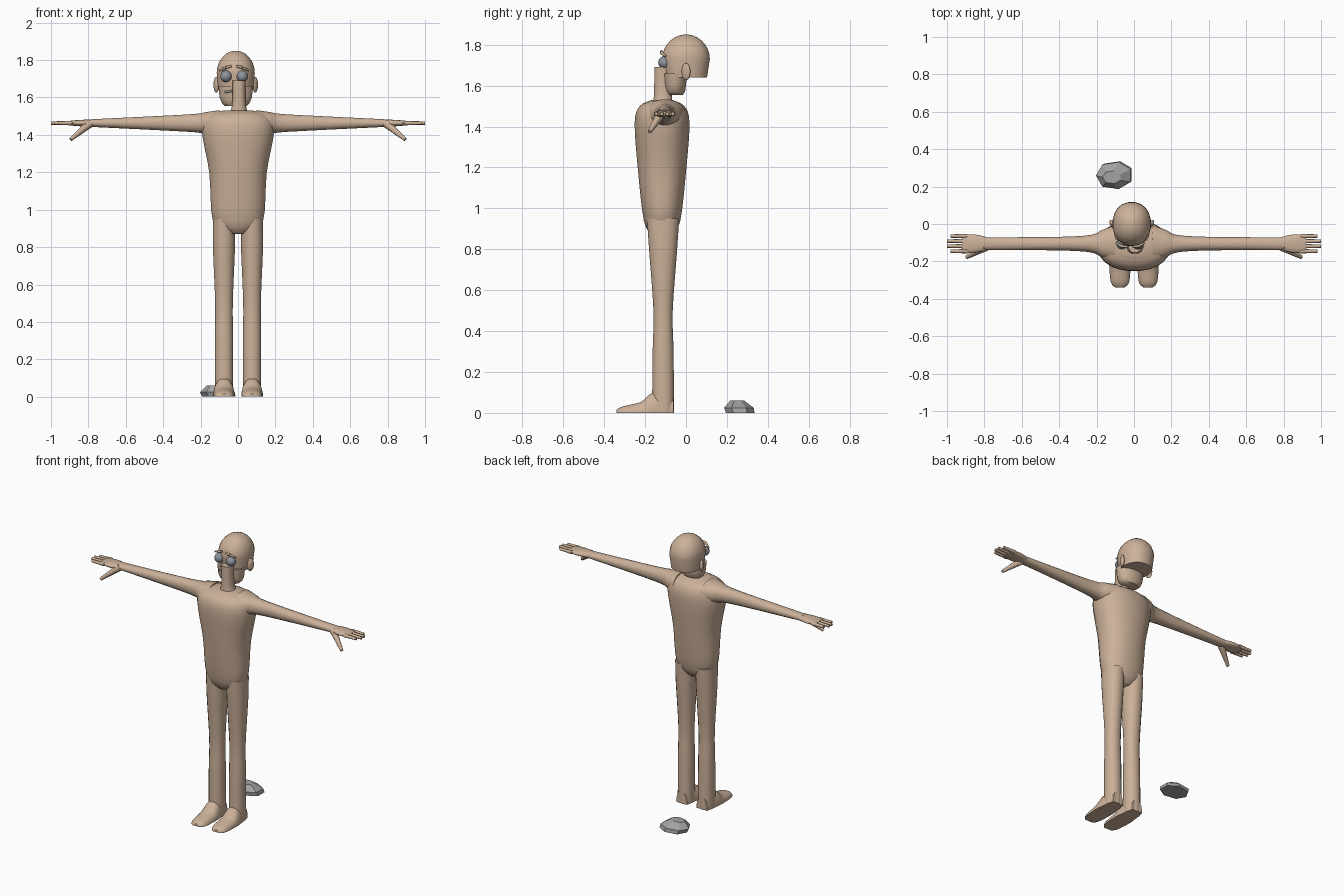
import bpy, bmesh, math
from mathutils import Vector

if "Cube" in bpy.data.objects:
    bpy.data.objects.remove(bpy.data.objects["Cube"])


def material(name, color):
    made = bpy.data.materials.new(name)
    made.diffuse_color = (*color, 1)
    made.use_nodes = True
    shader = made.node_tree.nodes["Principled BSDF"]
    shader.inputs["Base Color"].default_value = (*color, 1)
    return made


skin = material("tan skin", (0.6, 0.44, 0.32))
eye_grey = material("eye grey", (0.27, 0.3, 0.33))
stone = material("stone grey", (0.36, 0.36, 0.36))


def finish(name, bm, mat, smooth=True):
    bmesh.ops.recalc_face_normals(bm, faces=bm.faces)
    mesh = bpy.data.meshes.new(name)
    bm.to_mesh(mesh)
    bm.free()
    mesh.materials.append(mat)
    made = bpy.data.objects.new(name, mesh)
    bpy.context.collection.objects.link(made)
    bpy.ops.object.select_all(action='DESELECT')
    made.select_set(True)
    bpy.context.view_layer.objects.active = made
    if smooth:
        bpy.ops.object.shade_smooth_by_angle(angle=math.radians(50))
    return made


def eased(keys, steps=4):
    """Run a smooth curve through the key rings and return more rings."""
    keys = [Vector(key) for key in keys]
    padded = [keys[0], *keys, keys[-1]]
    rings = []
    for before, start, end, after in zip(padded, padded[1:], padded[2:], padded[3:]):
        pull_start, pull_end = (end - before) / 2, (after - start) / 2
        for step in range(steps):
            t = step / steps
            blend = t * t * (3 - 2 * t)
            rings.append(start.lerp(end, blend) + pull_start * t * (1 - t) ** 2
                         - pull_end * t * t * (1 - t))
    return rings + [keys[-1]]


def loft(name, centre, axis, rings, sides=16, power=2.2, mat=skin, smooth=True):
    """Skin rings of (place along axis, first radius, second radius)."""
    bm = bmesh.new()
    along = "xyz".index(axis)
    across = [i for i in range(3) if i != along]
    loops = []
    for place, *radii in rings:
        loop = []
        for i in range(sides):
            turn = math.tau * (i + 0.5) / sides
            point = Vector(centre)
            point[along] = place
            for k, radius, wave in zip(across, radii, (math.cos(turn), math.sin(turn))):
                point[k] += radius * math.copysign(abs(wave) ** (2 / power), wave)
            point.z = max(point.z, 0)
            loop.append(bm.verts.new(point))
        loops.append(loop)
    for low, high in zip(loops, loops[1:]):
        for i in range(sides):
            bm.faces.new((low[i - 1], low[i], high[i], high[i - 1]))
    bm.faces.new(loops[0])
    bm.faces.new(loops[-1])
    return finish(name, bm, mat, smooth)


def ball(name, centre, radii, mat=skin):
    bm = bmesh.new()
    bmesh.ops.create_uvsphere(bm, u_segments=14, v_segments=10, radius=1)
    for vert in bm.verts:
        vert.co = Vector(centre) + Vector(radii) * vert.co
    return finish(name, bm, mat)


def rod(name, start, end, thick, thin, mat=skin):
    """Tapered rod between two points."""
    start, end = Vector(start), Vector(end)
    bm = bmesh.new()
    bmesh.ops.create_cone(bm, cap_ends=True, segments=8, radius1=thick, radius2=thin,
                          depth=(end - start).length)
    bm.transform((end - start).to_track_quat('Z', 'Y').to_matrix().to_4x4())
    bmesh.ops.translate(bm, verts=bm.verts, vec=(start + end) / 2)
    return finish(name, bm, mat)


# Torso, from crotch to collar
torso = [(0.87, 0.05, 0.05), (0.94, 0.135, 0.09), (1.2, 0.155, 0.12),
         (1.42, 0.195, 0.135), (1.5, 0.17, 0.11), (1.53, 0.08, 0.05)]
loft("torso", (0, -0.117, 0), "z", eased(torso), sides=24)

# Neck standing in front of the jaw
neck = [(1.5, 0.06, 0.05), (1.56, 0.038, 0.045), (1.69, 0.036, 0.042)]
loft("neck", (0.005, -0.113, 0), "z", eased(neck), sides=12)

# Rounded skull on a flat base, with the jaw stepped forward below it
head_x, brow_z = -0.012, 1.73
skull = [(1.64, 0.094, 0.104)]
for step in range(8):
    rise = math.radians(step * 12)
    skull.append((brow_z + 0.12 * math.sin(rise), 0.103 * math.cos(rise), 0.118 * math.cos(rise)))
loft("skull", (head_x, 0, 0), "z", skull, sides=20)
jaw = [(1.555, 0.06, 0.04), (1.57, 0.075, 0.05), (1.6, 0.088, 0.055), (1.66, 0.094, 0.06)]
loft("jaw", (head_x, -0.054, 0), "z", jaw)
rod("mouth", (-0.07, -0.1, 1.628), (-0.03, -0.11, 1.635), 0.006, 0.006, eye_grey)

# Limb profiles shared by both sides
leg = [(0, 0.05, 0.055), (0.3, 0.05, 0.052), (0.5, 0.048, 0.048),
       (0.8, 0.06, 0.07), (0.95, 0.06, 0.08)]
foot = [(-0.06, 0.04, 0.08), (-0.16, 0.056, 0.1), (-0.22, 0.058, 0.055),
        (-0.31, 0.05, 0.032), (-0.34, 0.025, 0.015)]
arm = [(0.1, 0.1, 0.07), (0.17, 0.075, 0.06), (0.23, 0.048, 0.05),
       (0.4, 0.037, 0.04), (0.8, 0.034, 0.02)]
palm = [(0.77, 0.03, 0.02), (0.85, 0.05, 0.017), (0.92, 0.047, 0.01)]
hand_y, hand_z = -0.105, 1.463

for side, s in (("left", 1), ("right", -1)):
    loft(side + "_leg", (0.075 * s, -0.112, 0), "z", eased(leg))
    loft(side + "_foot", (0.075 * s, 0, 0), "y", eased(foot))
    for part, keys in (("_arm", arm), ("_palm", palm)):
        mirrored = [(s * x, depth, height) for x, depth, height in eased(keys)]
        loft(side + part, (0, hand_y, hand_z), "x", mirrored)

    # Four fingers, the outer two shorter, and a thumb slanting down
    for i, label in enumerate(("little", "ring", "middle", "index")):
        y = hand_y + 0.027 * (1.5 - i)
        tip = 0.98 if label in ("little", "index") else 1
        rod(f"{side}_{label}_finger", (0.89 * s, y, hand_z), (tip * s, y, hand_z), 0.012, 0.009)
    rod(side + "_thumb", (0.79 * s, -0.12, hand_z), (0.895 * s, -0.178, 1.375), 0.024, 0.01)

    # Eye, worried brow and ear
    eye_x = head_x - 0.009 + 0.043 * s
    ball(side + "_eye", (eye_x, hand_y, 1.713), (0.031, 0.031, 0.031), eye_grey)
    bend = (eye_x, -0.12, 1.76)
    rod(side + "_inner_brow", (eye_x - 0.03 * s, -0.12, 1.768), bend, 0.006, 0.008)
    rod(side + "_outer_brow", bend, (eye_x + 0.035 * s, -0.1, 1.744), 0.008, 0.005)
    ear = ball(side + "_ear", (0, 0, 0), (0.012, 0.024, 0.042))
    ear.location = (head_x + 0.104 * s, 0, 1.668)
    ear.rotation_euler.z = -s / 2

# Loose faceted rock behind the figure, its top leaning to one side
rock = loft("rock", (-0.098, 0.265, 0), "z",
            [(0, 0.094, 0.072), (0.025, 0.097, 0.074), (0.06, 0.05, 0.035)],
            sides=7, mat=stone, smooth=False)
for vert in rock.data.vertices:
    vert.co.x -= vert.co.z / 3
    vert.co.y -= vert.co.z / 4
